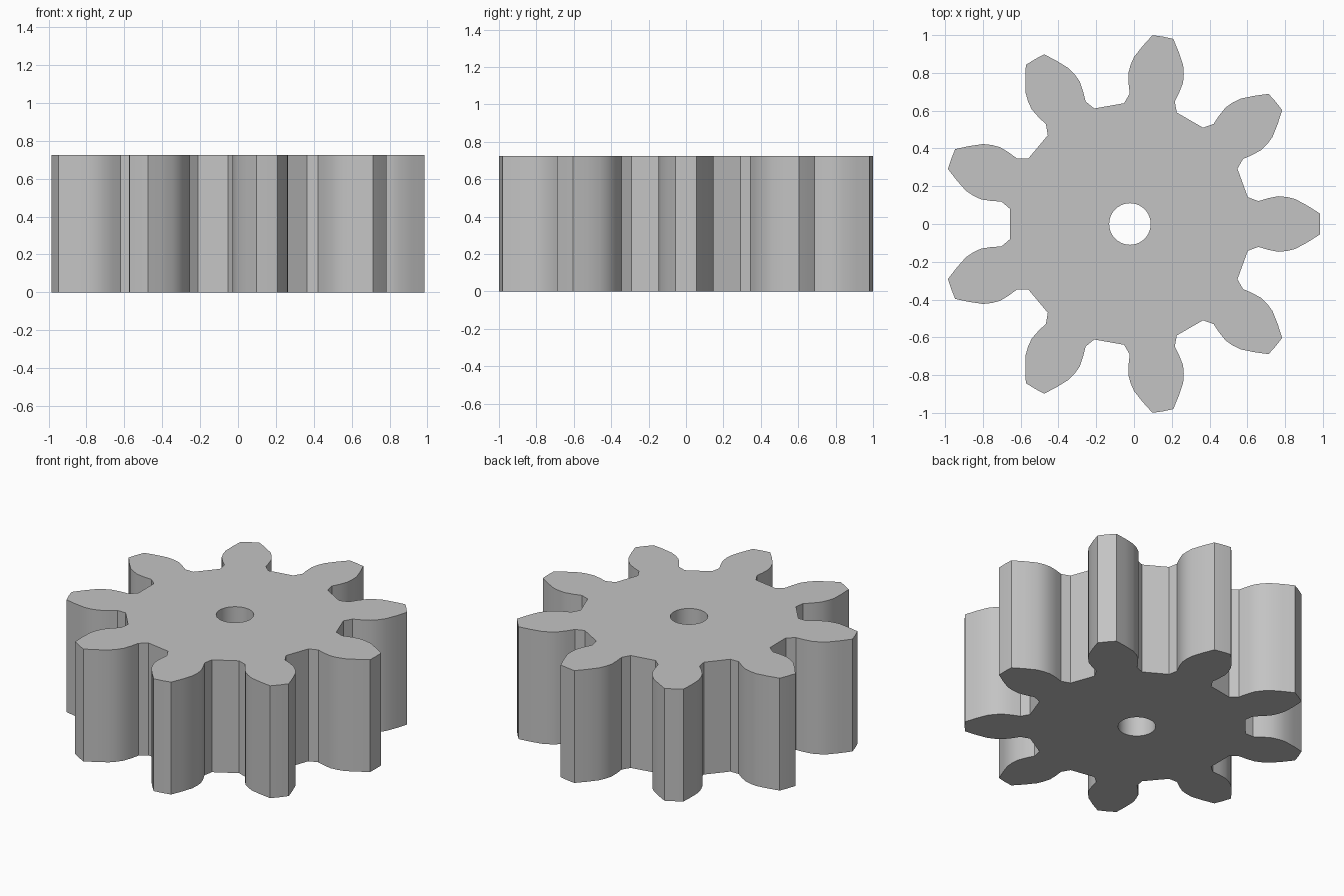
import bpy
import bmesh
from math import cos, sin, tau, radians

TEETH = 9
HEIGHT = 0.725
CENTRE_X = -0.0215
BORE_RADIUS = 0.11
BORE_SIDES = 40
ROOT_RADIUS = 0.64

cube = bpy.data.objects.get("Cube")
if cube:
    bpy.data.objects.remove(cube, do_unlink=True)

# Plain grey finish
grey = bpy.data.materials.new("plain grey")
grey.use_nodes = True
colour = (0.55, 0.55, 0.55, 1)
grey.diffuse_color = colour
grey.node_tree.nodes["Principled BSDF"].inputs["Base Color"].default_value = colour

# Half of one tooth along +x, from root to tip, mirrored for the other flank
root = radians(12.8)
flank = [(ROOT_RADIUS * cos(root), ROOT_RADIUS * sin(root)),
         (0.68, 0.121), (0.73, 0.136), (0.785, 0.147), (0.83, 0.143),
         (0.875, 0.132), (0.94, 0.097), (1.005, 0.056)]
tooth = [(x, -y) for x, y in flank] + [(1.007, 0)] + flank[::-1]


def turned(point, angle):
    x, y = point
    return (x * cos(angle) - y * sin(angle), x * sin(angle) + y * cos(angle))


def add_loop(bm, points):
    """Closed ring of edges at the base."""
    verts = [bm.verts.new((x + CENTRE_X, y, 0)) for x, y in points]
    return [bm.edges.new((a, b)) for a, b in zip(verts, verts[1:] + verts[:1])]


# Gear outline and bore, filled and extruded
outline = [turned(p, tau * i / TEETH) for i in range(TEETH) for p in tooth]
bore = [turned((BORE_RADIUS, 0), tau * i / BORE_SIDES) for i in range(BORE_SIDES)]
bm = bmesh.new()
edges = add_loop(bm, outline) + add_loop(bm, bore)
bmesh.ops.triangle_fill(bm, edges=edges, use_beauty=True, normal=(0, 0, 1))
result = bmesh.ops.extrude_face_region(bm, geom=bm.faces[:], use_keep_orig=True)
top = [g for g in result["geom"] if isinstance(g, bmesh.types.BMVert)]
bmesh.ops.translate(bm, verts=top, vec=(0, 0, HEIGHT))
bmesh.ops.recalc_face_normals(bm, faces=bm.faces[:])

mesh = bpy.data.meshes.new("spur_gear")
bm.to_mesh(mesh)
bm.free()
mesh.materials.append(grey)
gear = bpy.data.objects.new("spur_gear", mesh)
bpy.context.collection.objects.link(gear)

# Smooth flanks and bore, crisp rims and corners
bpy.ops.object.select_all(action='DESELECT')
gear.select_set(True)
bpy.context.view_layer.objects.active = gear
bpy.ops.object.shade_smooth_by_angle(angle=radians(25))
